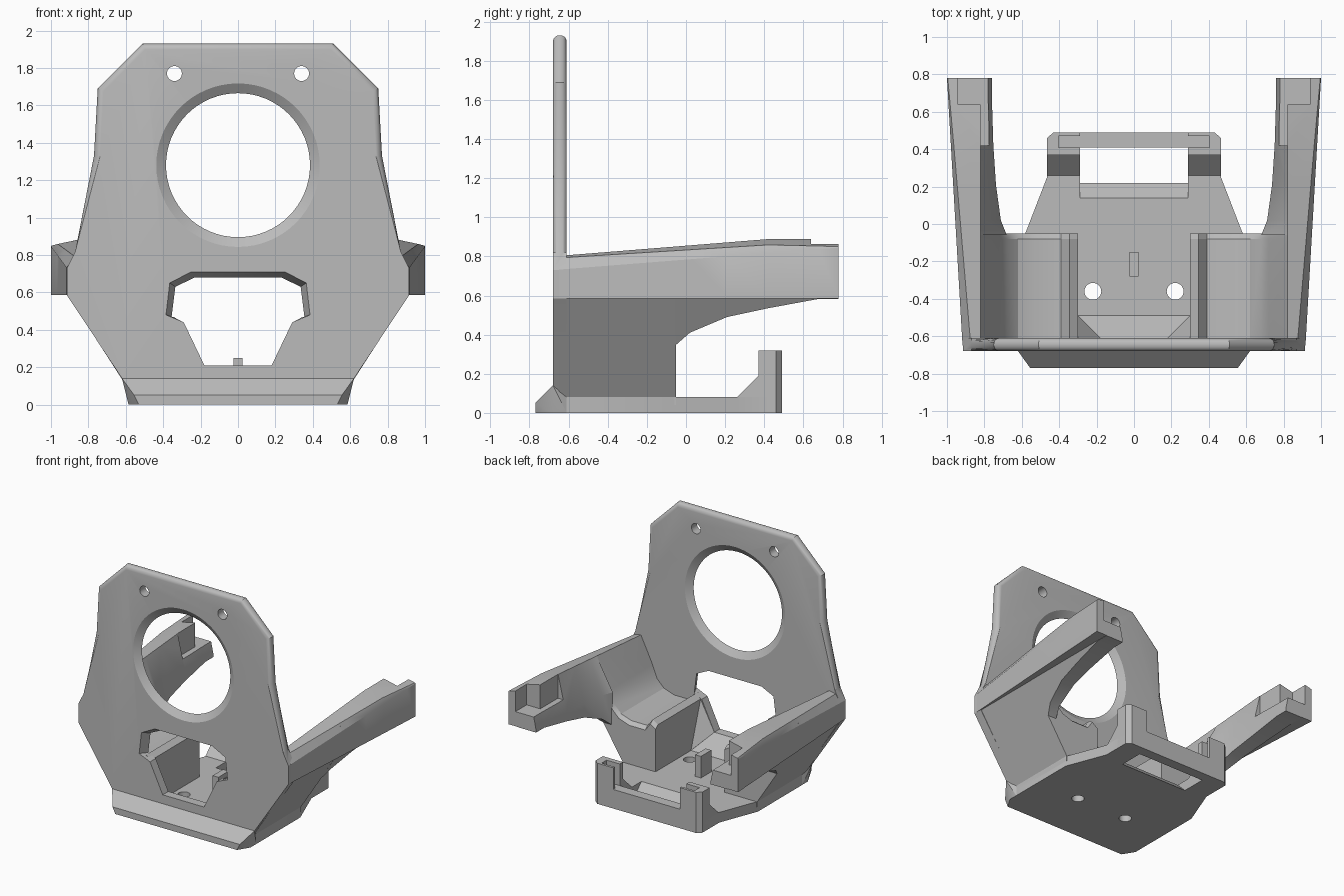
import bpy, bmesh
from math import cos, sin, tau

if "Cube" in bpy.data.objects:
    bpy.data.objects.remove(bpy.data.objects["Cube"])

grey = bpy.data.materials.new("matte grey")
grey.use_nodes = True
grey.diffuse_color = (0.5, 0.5, 0.5, 1)
grey.node_tree.nodes["Principled BSDF"].inputs["Base Color"].default_value = (0.5, 0.5, 0.5, 1)


def finish(name, bm):
    bmesh.ops.recalc_face_normals(bm, faces=bm.faces)
    mesh = bpy.data.meshes.new(name)
    bm.to_mesh(mesh)
    bm.free()
    mesh.materials.append(grey)
    obj = bpy.data.objects.new(name, mesh)
    bpy.context.collection.objects.link(obj)
    return obj


def loft(name, sections):
    """Closed skin through matching rings of points."""
    bm = bmesh.new()
    rings = [[bm.verts.new(p) for p in s] for s in sections]
    n = len(rings[0])
    for a, b in zip(rings, rings[1:]):
        for i in range(n):
            bm.faces.new((a[i], a[(i + 1) % n], b[(i + 1) % n], b[i]))
    bm.faces.new(rings[0])
    bm.faces.new(rings[-1])
    return finish(name, bm)


def hull(name, points):
    bm = bmesh.new()
    for p in points:
        bm.verts.new(p)
    bmesh.ops.convex_hull(bm, input=bm.verts[:])
    return finish(name, bm)


def box(name, x0, x1, y0, y1, z0, z1):
    return hull(name, [(x, y, z) for x in (x0, x1) for y in (y0, y1) for z in (z0, z1)])


def circle(cx, cz, r, y, n=64):
    return [(cx + r * cos(tau * i / n), y, cz + r * sin(tau * i / n)) for i in range(n)]


def both_sides(half):
    return half + [(-x, z) for x, z in reversed(half)]


def at_y(points, y):
    return [(x, y, z) for x, z in points]


def cut(target, *cutters):
    bpy.context.view_layer.objects.active = target
    for c in cutters:
        mod = target.modifiers.new("cut", "BOOLEAN")
        mod.operation, mod.solver, mod.object = "DIFFERENCE", "EXACT", c
        bpy.ops.object.modifier_apply(modifier=mod.name)
        bpy.data.objects.remove(c)


def mirrored(obj, name):
    """Copy a left part to the right side."""
    bm = bmesh.new()
    bm.from_mesh(obj.data)
    for v in bm.verts:
        v.co.x = -v.co.x
    return finish(name, bm)


# Front plate with rounded upper rim
FRONT, BACK = -0.68, -0.61
outline = both_sides([(0.51, 1.93), (0.75, 1.69), (0.77, 1.33), (0.87, 0.82),
                      (0.915, 0.73), (0.915, 0.585), (0.62, 0.14), (0.585, 0.08)])
plate = loft("front_plate", [at_y(outline, FRONT), at_y(outline, BACK)])
bm = bmesh.new()
bm.from_mesh(plate.data)
rim = [e for e in bm.edges if abs(e.verts[0].co.y - e.verts[1].co.y) < 0.01
       and min(v.co.z for v in e.verts) > 0.8]
bmesh.ops.bevel(bm, geom=rim, offset=0.032, segments=5, profile=0.5, affect="EDGES")
bm.to_mesh(plate.data)
bm.free()

# Openings in the plate: large ring, screw holes, lower window
mid = (FRONT + BACK) / 2
ring = loft("ring_cutter", [circle(0, 1.28, r, y) for r, y in
            ((0.437, -0.75), (0.437, FRONT), (0.385, mid), (0.437, BACK), (0.437, -0.5))])
screws = [loft("screw_cutter", [circle(x, 1.77, 0.04, y, 24) for y in (-0.8, -0.5)])
          for x in (-0.34, 0.34)]
wide = both_sides([(0.25, 0.71), (0.365, 0.65), (0.385, 0.48), (0.29, 0.44), (0.18, 0.21)])
narrow = both_sides([(0.23, 0.68), (0.335, 0.63), (0.355, 0.47), (0.29, 0.44), (0.18, 0.21)])
window = loft("window_cutter", [at_y(wide, -0.8), at_y(wide, FRONT),
                                at_y(narrow, BACK), at_y(narrow, -0.5)])
cut(plate, ring, *screws, window)

# Sloped lip at the foot of the plate
hull("front_lip", [(s * x, y, z) for s in (-1, 1) for x, y, z in
     ((0.53, -0.77, 0), (0.555, -0.77, 0.05), (0.585, FRONT, 0), (0.62, FRONT, 0.14), (0.585, BACK, 0),
      (0.585, BACK, 0.08))])

# Base with rear slot and screw holes
base_half = [(0.585, FRONT), (0.585, -0.06), (0.465, 0.25), (0.465, 0.46), (0.43, 0.49)]
base_ring = both_sides(base_half)
base = loft("base", [[(x, y, z) for x, y in base_ring] for z in (0, 0.08)])
slot = hull("slot_cutter", [(x, y, z) for x in (-0.29, 0.29) for y, z in
            ((0.06, 0.16), (0.30, -0.08), (0.41, -0.08), (0.41, 0.16))])
holes = [loft("hole_cutter", [[(x, y, z) for x, z_, y in
         [(p[0], 0, p[2]) for p in circle(cx, -0.36, 0.045, 0, 24)]] for z in (-0.1, 0.2)])
         for cx in (-0.22, 0.22)]
cut(base, slot, *holes)

# Ramp, locating peg and rear wall
hull("window_ramp", [(s * x, y, z) for s in (-1, 1) for x, y, z in
     ((0.18, BACK, 0.21), (0.30, -0.49, 0.08), (0.30, BACK, 0.08), (0.18, BACK, 0.07))])
box("locating_peg", -0.025, 0.025, -0.28, -0.15, 0.07, 0.25)
box("rear_wall", -0.30, 0.30, 0.41, 0.49, 0, 0.15)


# Cradle and arm share one cross-section rule along y
def blend(y, start, end):
    return start + (end - start) * (y - FRONT) / (0.78 - FRONT)


def outer_edge(y):
    t = min(1, (y - FRONT) / 1.12)
    top_x = 0.87 + 0.095 * t + max(0, y - 0.44) * 0.09
    top_z = 0.79 + 0.07 * t - max(0, y - 0.44) * 0.03
    return [(0.82, 0.80 + 0.09 * t), (top_x, top_z),
            (blend(y, 0.915, 1.0), blend(y, 0.73, 0.845)), (blend(y, 0.915, 1.0), 0.585)]


def slope_x(z):
    return 0.585 + (z - 0.08) * 0.65


def cradle_section(y, inset=0.0):
    bowl = [(0.345, 0.47), (0.39, 0.41), (0.53, 0.41), (0.62, 0.44), (0.68, 0.50), (0.72, 0.60)]
    bowl = [(x, z - inset) for x, z in bowl]
    pts = [(0.30, 0.04), (0.30, 0.44 - inset)] + bowl + outer_edge(y)
    return at_y(pts + [(0.91, 0.585), (0.585, 0.08), (0.585, 0.04)], y)


def arm_section(y, inner, bottom):
    pts = outer_edge(y) + [(slope_x(0.585) - 0.002, 0.585), (slope_x(bottom) - 0.002, bottom),
                           (inner, bottom), (inner, max(0.60, bottom + 0.02))]
    return at_y(pts, y)


cradle = loft("left_cradle", [cradle_section(-0.65), cradle_section(-0.08),
                              cradle_section(-0.05, 0.025)])
arm = loft("left_arm", [arm_section(*s) for s in
           ((-0.06, 0.68, 0.34), (0.02, 0.712, 0.41), (0.21, 0.738, 0.49),
            (0.42, 0.752, 0.535), (0.68, 0.76, 0.583), (0.78, 0.76, 0.583))])
cut(arm, box("end_notch_cutter", 0.7, 0.94, 0.64, 0.9, 0.70, 1.0),
    box("side_notch_cutter", 0.7, 0.822, 0.42, 0.7, 0.70, 1.0))

gusset = hull("left_gusset", [(0.18, BACK, 0.21), (0.301, -0.49, 0.08), (0.301, BACK, 0.44),
                              (0.301, BACK, 0.08)])

# Rear post with sloped foot and guide groove
post_plan = [(0.29, 0.37), (0.465, 0.37), (0.465, 0.46), (0.43, 0.49), (0.29, 0.49)]
post = loft("left_post", [[(x, y, z) for x, y in post_plan] for z in (0, 0.32)])
cut(post, box("groove_cutter", 0.2, 0.405, 0.41, 0.47, 0.15, 0.5))
foot = hull("left_post_foot", [(x, y, z) for x in (0.29, 0.465) for y, z in
            ((0.26, 0.08), (0.37, 0.19), (0.37, 0.08))])

for part in (cradle, arm, gusset, post, foot):
    mirrored(part, part.name.replace("left", "right"))

# Soft shading on the rounded rims
for obj in [o for o in bpy.data.objects if o.type == "MESH" and o.data.materials[:1] == [grey]]:
    bpy.ops.object.select_all(action="DESELECT")
    obj.select_set(True)
    bpy.context.view_layer.objects.active = obj
    bpy.ops.object.shade_smooth_by_angle(angle=0.45)
